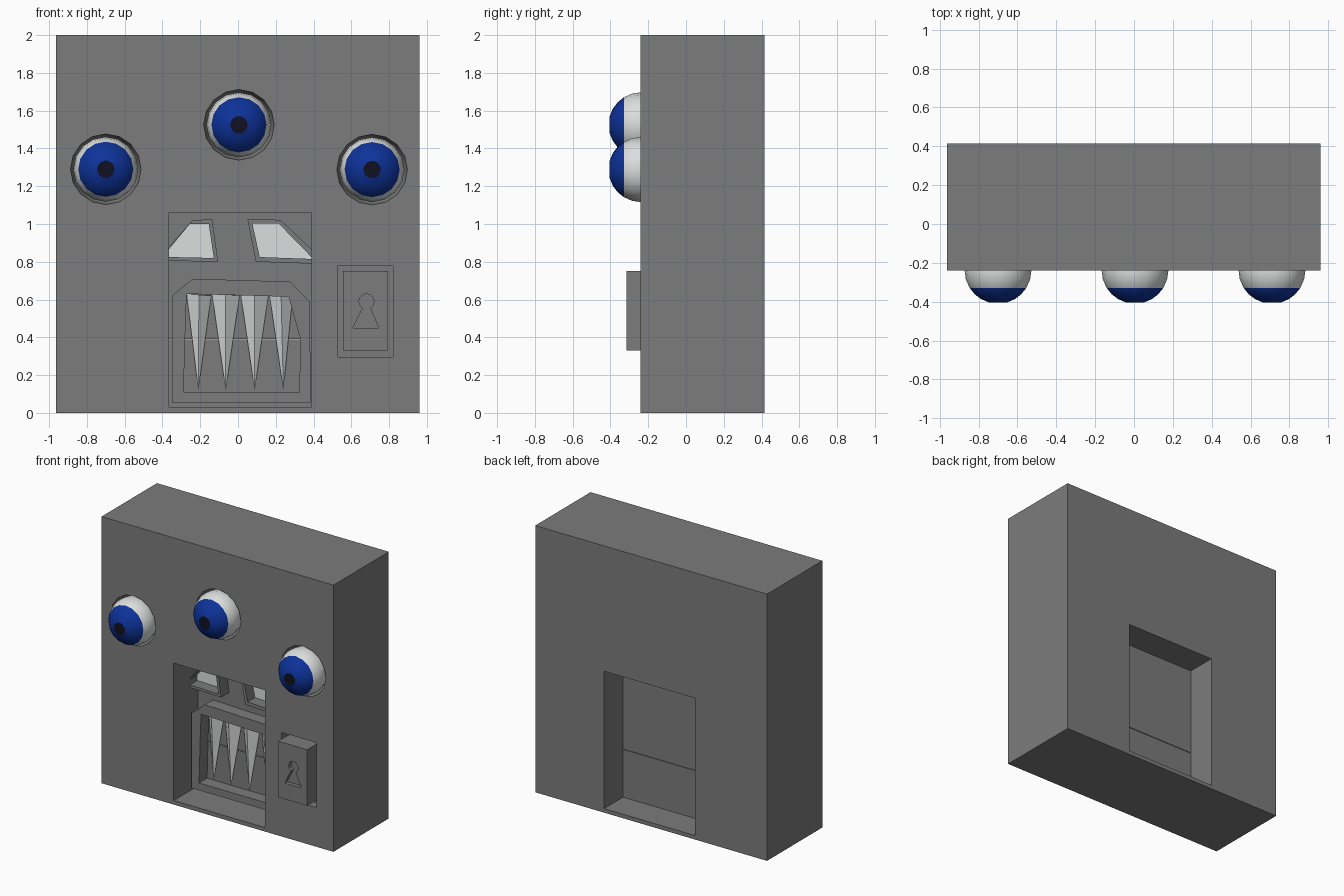
import bpy, bmesh, math
from mathutils import Vector

if "Cube" in bpy.data.objects:
    bpy.data.objects.remove(bpy.data.objects["Cube"])


def material(name, rgb):
    m = bpy.data.materials.new(name)
    m.diffuse_color = (*rgb, 1)
    m.use_nodes = True
    m.node_tree.nodes["Principled BSDF"].inputs["Base Color"].default_value = m.diffuse_color
    return m


STONE = material("stone grey", (0.2, 0.2, 0.2))
WHITE = material("off white", (0.72, 0.73, 0.73))
BLUE = material("iris blue", (0.004, 0.032, 0.32))
BLACK = material("pupil black", (0.005, 0.005, 0.015))


def finish(name, bm, *mats):
    bmesh.ops.remove_doubles(bm, verts=bm.verts, dist=1e-5)
    bmesh.ops.recalc_face_normals(bm, faces=bm.faces)
    me = bpy.data.meshes.new(name)
    bm.to_mesh(me)
    bm.free()
    for m in mats:
        me.materials.append(m)
    ob = bpy.data.objects.new(name, me)
    bpy.context.collection.objects.link(ob)
    return ob


def prism(name, pts, y0, y1, mat):
    """Extrude an (x, z) outline from y0 to y1."""
    bm = bmesh.new()
    a, b = [[bm.verts.new((x, y, z)) for x, z in pts] for y in (y0, y1)]
    bm.faces.new(a)
    bm.faces.new(b)
    n = len(pts)
    for i in range(n):
        j = (i + 1) % n
        bm.faces.new((a[i], a[j], b[j], b[i]))
    return finish(name, bm, mat)


def box(name, x0, x1, y0, y1, z0, z1, mat):
    return prism(name, [(x0, z0), (x1, z0), (x1, z1), (x0, z1)], y0, y1, mat)


def frame(name, outer, inner, y0, y1, mat):
    """Raised border between two outlines with equal point counts."""
    bm = bmesh.new()
    loops = [[bm.verts.new((x, y, z)) for x, z in pts]
             for pts, y in ((outer, y0), (outer, y1), (inner, y1), (inner, y0))]
    n = len(outer)
    for k in range(4):
        a, b = loops[k], loops[(k + 1) % 4]
        for i in range(n):
            j = (i + 1) % n
            bm.faces.new((a[i], a[j], b[j], b[i]))
    return finish(name, bm, mat)


def ball(name, c, r, angles, mats, rule):
    """Sphere lathed around the y axis, pole facing the front."""
    bm = bmesh.new()
    seg, c = 16, Vector(c)
    rings = []
    for t in angles:
        t = math.radians(t)
        rings.append([bm.verts.new(c + r * Vector((
            math.sin(t) * math.cos(math.tau * i / seg), -math.cos(t),
            math.sin(t) * math.sin(math.tau * i / seg)))) for i in range(seg)])
    front = bm.faces.new(rings[0])
    front.material_index = rule(0)
    bm.faces.new(rings[-1])
    for k in range(len(rings) - 1):
        for i in range(seg):
            j = (i + 1) % seg
            f = bm.faces.new((rings[k][i], rings[k][j], rings[k + 1][j], rings[k + 1][i]))
            f.material_index = rule((angles[k] + angles[k + 1]) / 2)
            f.smooth = True
    return finish(name, bm, *mats)


def cut(target, cutter):
    mod = target.modifiers.new("cut", "BOOLEAN")
    mod.operation = "DIFFERENCE"
    mod.solver = "EXACT"
    mod.object = cutter
    cutter.hide_render = True
    cutter.hide_set(True)


# Wall block with doorway and lock recess
wall = box("wall", -0.963, 0.96, -0.24, 0.415, 0, 2, STONE)
cut(wall, box("doorway_cutter", -0.365, 0.39, -0.5, 0.6, 0.03, 1.06, STONE))
cut(wall, box("lock_recess_cutter", 0.53, 0.82, -0.4, -0.18, 0.295, 0.78, STONE))

# Three eyeballs in round sockets
for tag, x, z in (("left", -0.70, 1.29), ("middle", 0.005, 1.525), ("right", 0.71, 1.288)):
    ball("eye_" + tag, (x, -0.238, z), 0.172,
         [15.5, 30, 44, 58, 74, 90, 110, 130, 150, 170], (WHITE, BLUE, BLACK),
         lambda t: 2 if t < 15 else 1 if t < 58 else 0)
    cut(wall, ball("socket_cutter_" + tag, (x, -0.24, z), 0.187,
                   [10, 30, 50, 70, 90, 110, 130, 150, 170], (STONE,), lambda t: 0))

# Door in two leaves, one above the other
box("door_lower", -0.365, 0.39, 0.045, 0.19, 0.03, 0.388, STONE)
box("door_upper", -0.365, 0.39, 0.045, 0.19, 0.392, 1.06, STONE)

# Slanted door eyes: raised border around a pale plate
eyes = {
    "left": ([(-0.365, 0.805), (-0.365, 0.88), (-0.24, 1.02), (-0.137, 1.025), (-0.105, 0.80)],
             [(-0.364, 0.825), (-0.364, 0.868), (-0.255, 1.0), (-0.155, 1.0), (-0.128, 0.82)]),
    "right": ([(0.05, 1.025), (0.225, 1.022), (0.39, 0.865), (0.39, 0.79), (0.095, 0.80)],
              [(0.076, 1.003), (0.215, 1.003), (0.389, 0.825), (0.389, 0.815), (0.115, 0.825)]),
}
for tag, (outer, inner) in eyes.items():
    frame("door_eye_border_" + tag, outer, inner, -0.05, 0.045, STONE)
    prism("door_eye_plate_" + tag, inner, 0.037, 0.045, WHITE)

# Mouth border
frame("mouth_border",
      [(-0.35, 0.055), (-0.35, 0.62), (-0.24, 0.71), (0.275, 0.695), (0.38, 0.59), (0.385, 0.055)],
      [(-0.288, 0.11), (-0.28, 0.4), (-0.272, 0.63), (0.268, 0.615), (0.33, 0.39), (0.325, 0.11)],
      -0.05, 0.045, STONE)

# Four hanging teeth with a front ridge
for n, (x0, x1, tip) in enumerate(((-0.272, -0.142, -0.21), (-0.138, 0.008, -0.065),
                                   (0.014, 0.16, 0.088), (0.166, 0.29, 0.24))):
    bm = bmesh.new()
    v = [bm.verts.new(p) for p in ((x0, 0.04, 0.63), (x1, 0.04, 0.62),
                                   ((x0 + x1) / 2, -0.02, 0.625), (tip, 0.01, 0.12))]
    for tri in ((0, 1, 2), (0, 2, 3), (2, 1, 3), (1, 0, 3)):
        bm.faces.new([v[i] for i in tri])
    finish("tooth_%d" % (n + 1), bm, WHITE)

# Lock box with sunken keyhole
lock = box("lock_box", 0.555, 0.795, -0.315, -0.18, 0.33, 0.75, STONE)
ring = [(0.68 + 0.04 * math.sin(math.radians(a)), 0.59 + 0.04 * math.cos(math.radians(a)))
        for a in range(-150, 151, 30)]
keyhole = ring + [(0.745, 0.45), (0.608, 0.45)]
cut(lock, prism("keyhole_cutter", keyhole, -0.4, -0.285, STONE))
